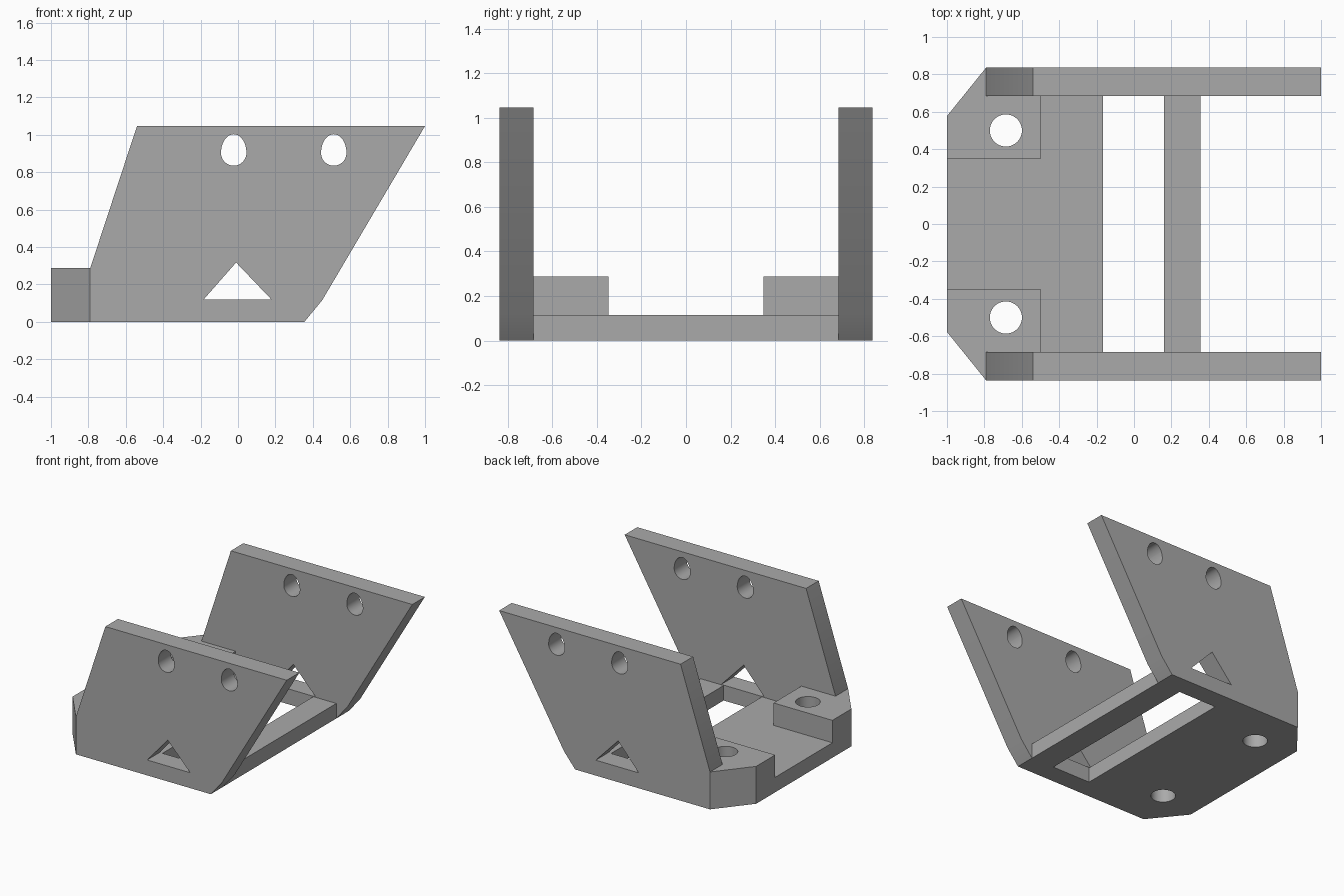
import bpy, bmesh, math
from mathutils import Vector

cube = bpy.data.objects.get("Cube")
if cube:
    bpy.data.objects.remove(cube)

grey = bpy.data.materials.new("plain grey")
grey.use_nodes = True
colour = (0.4, 0.4, 0.4, 1)
grey.diffuse_color = colour
grey.node_tree.nodes["Principled BSDF"].inputs["Base Color"].default_value = colour

INNER, OUTER = 0.685, 0.837      # side plate faces in y
FLOOR, BLOCK = 0.115, 0.287      # heights of base and blocks
HOLE_X, HOLE_Y, HOLE_R = -0.685, 0.5, 0.086


def prism(name, points, low, high, upright=False):
    """Extrude an outline along z, or along y when upright (outline in x, z)."""
    bm = bmesh.new()
    verts = [bm.verts.new((a, low, b) if upright else (a, b, low)) for a, b in points]
    face = bm.faces.new(verts)
    side = bmesh.ops.extrude_face_region(bm, geom=[face])["geom"]
    shift = Vector((0, high - low, 0) if upright else (0, 0, high - low))
    bmesh.ops.translate(bm, vec=shift, verts=[v for v in side if isinstance(v, bmesh.types.BMVert)])
    bmesh.ops.recalc_face_normals(bm, faces=bm.faces)
    mesh = bpy.data.meshes.new(name)
    bm.to_mesh(mesh)
    bm.free()
    mesh.materials.append(grey)
    obj = bpy.data.objects.new(name, mesh)
    bpy.context.collection.objects.link(obj)
    return obj


def oval(x, y, width, up, down, steps=48):
    """Closed outline with separate upper and lower radii."""
    angles = [math.tau * i / steps for i in range(steps)]
    return [(x + width * math.cos(a), y + (up if math.sin(a) > 0 else down) * math.sin(a))
            for a in angles]


def cut(obj, cutters):
    """Subtract the cutters, bake the result and discard them."""
    bpy.ops.object.select_all(action="DESELECT")
    obj.select_set(True)
    bpy.context.view_layer.objects.active = obj
    for cutter in cutters:
        cutter.hide_render = True
        mod = obj.modifiers.new("cut", "BOOLEAN")
        mod.operation, mod.solver, mod.object = "DIFFERENCE", "EXACT", cutter
        bpy.ops.object.modifier_apply(modifier=mod.name)
        bpy.data.objects.remove(cutter)
    bpy.ops.object.shade_smooth_by_angle(angle=math.radians(30))


def bolt_hole(side):
    return prism("bolt_cutter", oval(HOLE_X, side * HOLE_Y, HOLE_R, HOLE_R, HOLE_R), -0.1, 0.5)


# Base plate with clipped rear corners, a wide slot and two bolt holes
half = [(-1, 0.577), (-0.79, OUTER), (-0.79, INNER), (0.355, INNER)]
outline = half + [(x, -y) for x, y in reversed(half)]
base = prism("base_plate", outline, 0, FLOOR)
slot = prism("slot_cutter", [(-0.165, -INNER), (0.16, -INNER), (0.16, INNER), (-0.165, INNER)], -0.1, 0.5)
cut(base, [slot, bolt_hole(1), bolt_hole(-1)])

wall = [(-0.79, 0), (0.355, 0), (0.45, FLOOR), (1, 1.047), (-0.54, 1.047), (-0.79, BLOCK)]
pad = [(-1, 0.347), (-0.5, 0.347), (-0.5, INNER), (-0.79, INNER), (-0.79, OUTER), (-1, 0.577)]
for label, side in (("left", 1), ("right", -1)):
    # Leaning side wall with two egg-shaped holes and a triangular opening
    low, high = sorted((side * INNER, side * OUTER))
    plate = prism(label + "_side_plate" if side else "", wall, low, high, True)
    cutters = [prism("egg_cutter", oval(x, 0.903, 0.068, 0.1, 0.068), low - 0.1, high + 0.1, True)
               for x in (-0.023, 0.512)]
    cutters.append(prism("triangle_cutter", [(-0.185, 0.118), (0.18, 0.118), (-0.01, 0.317)],
                         low - 0.1, high + 0.1, True))
    cut(plate, cutters)

    # Raised mounting block around the bolt hole
    block = prism(label + "_mounting_block", [(x, side * y) for x, y in pad], FLOOR, BLOCK)
    cut(block, [bolt_hole(side)])
